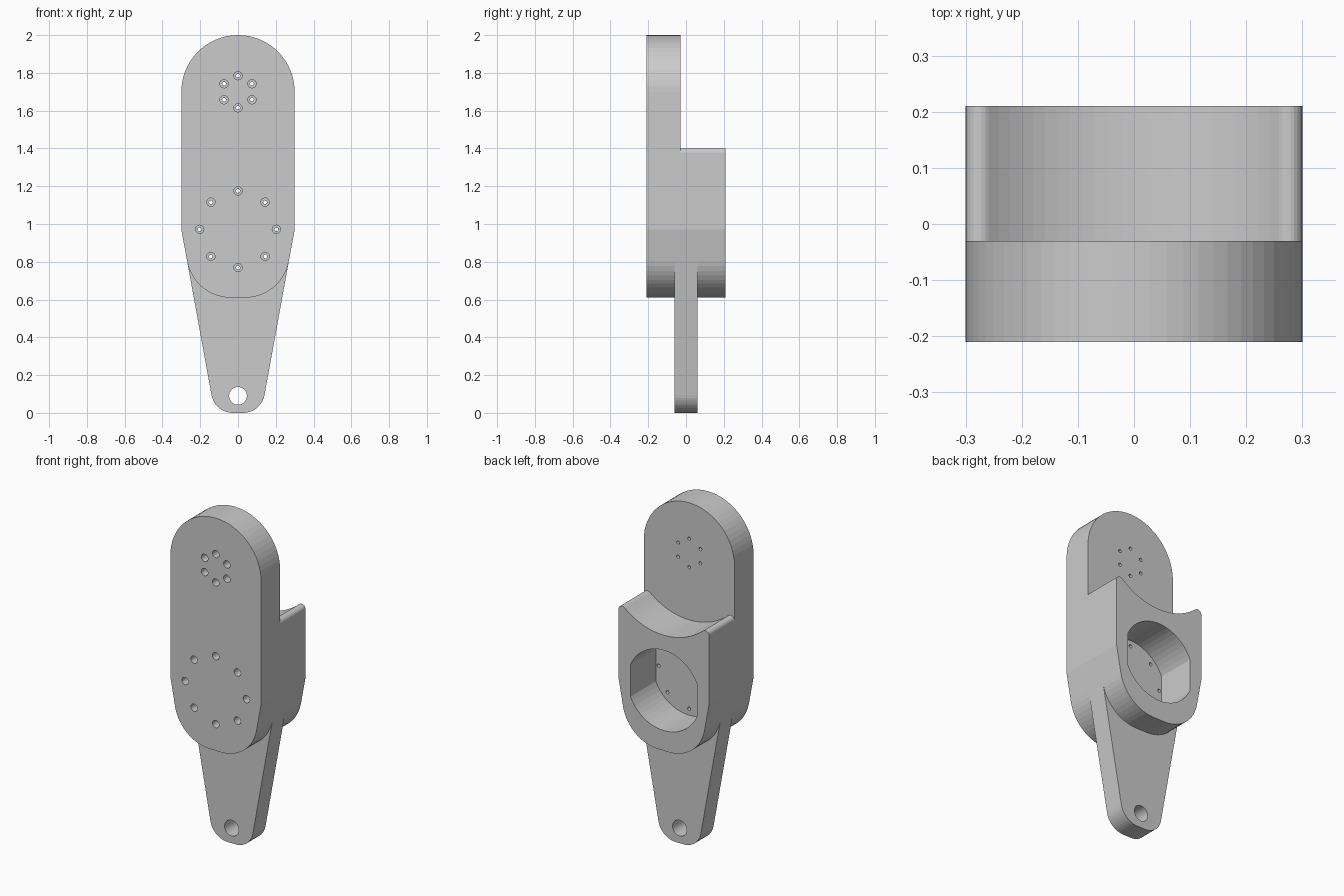
import bpy, bmesh
from math import sin, cos, radians, degrees, acos, atan2, sqrt

if "Cube" in bpy.data.objects:
    bpy.data.objects.remove(bpy.data.objects["Cube"])


def arc(cx, cz, r, a0, a1, n):
    """Points on an arc in the xz plane, angles in degrees."""
    return [(cx + r * cos(radians(a0 + (a1 - a0) * i / n)),
             cz + r * sin(radians(a0 + (a1 - a0) * i / n))) for i in range(n + 1)]


def circle(cx, cz, r, n=16):
    return arc(cx, cz, r, 0, 360, n)[:-1]


def mirrored(half):
    """Close a right-hand half profile with its mirror image."""
    return half + [(-x, z) for x, z in reversed(half) if abs(x) > 1e-6]


def prisms(name, profiles, y0, y1):
    """Extrude one or more xz profiles from y0 to y1."""
    bm = bmesh.new()
    for profile in profiles:
        face = bm.faces.new([bm.verts.new((x, y0, z)) for x, z in profile])
        new = bmesh.ops.extrude_face_region(bm, geom=[face])["geom"]
        bmesh.ops.translate(bm, vec=(0, y1 - y0, 0),
                            verts=[v for v in new if isinstance(v, bmesh.types.BMVert)])
    bmesh.ops.recalc_face_normals(bm, faces=bm.faces)
    mesh = bpy.data.meshes.new(name)
    bm.to_mesh(mesh)
    bm.free()
    obj = bpy.data.objects.new(name, mesh)
    bpy.context.collection.objects.link(obj)
    return obj


def combine(target, tool, operation):
    mod = target.modifiers.new(tool.name, 'BOOLEAN')
    mod.object, mod.operation, mod.solver = tool, operation, 'EXACT'
    bpy.context.view_layer.objects.active = target
    bpy.ops.object.modifier_apply(modifier=mod.name)
    bpy.data.objects.remove(tool)


def ring(cz, spread, count, r):
    return [circle(x, z, r) for x, z in arc(0, cz, spread, 90, 450, count)[:-1]]


# Housing: round top, straight sides, tapered and rounded bottom
housing = prisms("lever_housing", [mirrored(
    arc(0.038, 0.845, 0.235, -90, -10, 12) + [(0.3, 0.97)]
    + arc(0, 1.7, 0.3, 0, 90, 16))], -0.21, 0.21)

# Step behind the upper plate, with a concave saddle and rounded lips
lip, saddle = 0.025, 0.4
lip_z = 1.7 - sqrt((saddle + lip) ** 2 - (0.3 - lip) ** 2)
turn = degrees(atan2(1.7 - lip_z, -(0.3 - lip)))
step = prisms("step_cutter", [mirrored(
    arc(0, 1.7, saddle, -90, turn - 180, 12)
    + arc(0.3 - lip, lip_z, lip, turn, 0, 8)[1:]
    + [(0.4, lip_z), (0.4, 2.1)])], -0.03, 0.3)
combine(housing, step, 'DIFFERENCE')

# Thin tapered arm below the housing
arm = prisms("arm", [mirrored(
    arc(0.027, 0.115, 0.115, -90, -10, 10) + [(0.2685, 0.8)])], -0.06, 0.06)
combine(housing, arm, 'UNION')

# Pivot hole in the arm
combine(housing, prisms("pivot_cutter", [circle(0, 0.09, 0.047, 32)], -0.3, 0.3), 'DIFFERENCE')

# Rear pocket: circle with flattened sides
flat = degrees(acos(0.22 / 0.24))
pocket = prisms("pocket_cutter", [
    arc(0, 0.97, 0.24, flat, 180 - flat, 20)
    + arc(0, 0.97, 0.24, 180 + flat, 360 - flat, 20)], -0.03, 0.3)
combine(housing, pocket, 'DIFFERENCE')

# Two rings of counterbored screw holes
for label, radius, end in (("counterbore_cutter", 0.022, -0.11), ("bore_cutter", 0.01, 0.0)):
    holes = ring(1.7, 0.085, 6, radius) + ring(0.972, 0.203, 8, radius)
    combine(housing, prisms(label, holes, -0.3, end), 'DIFFERENCE')
